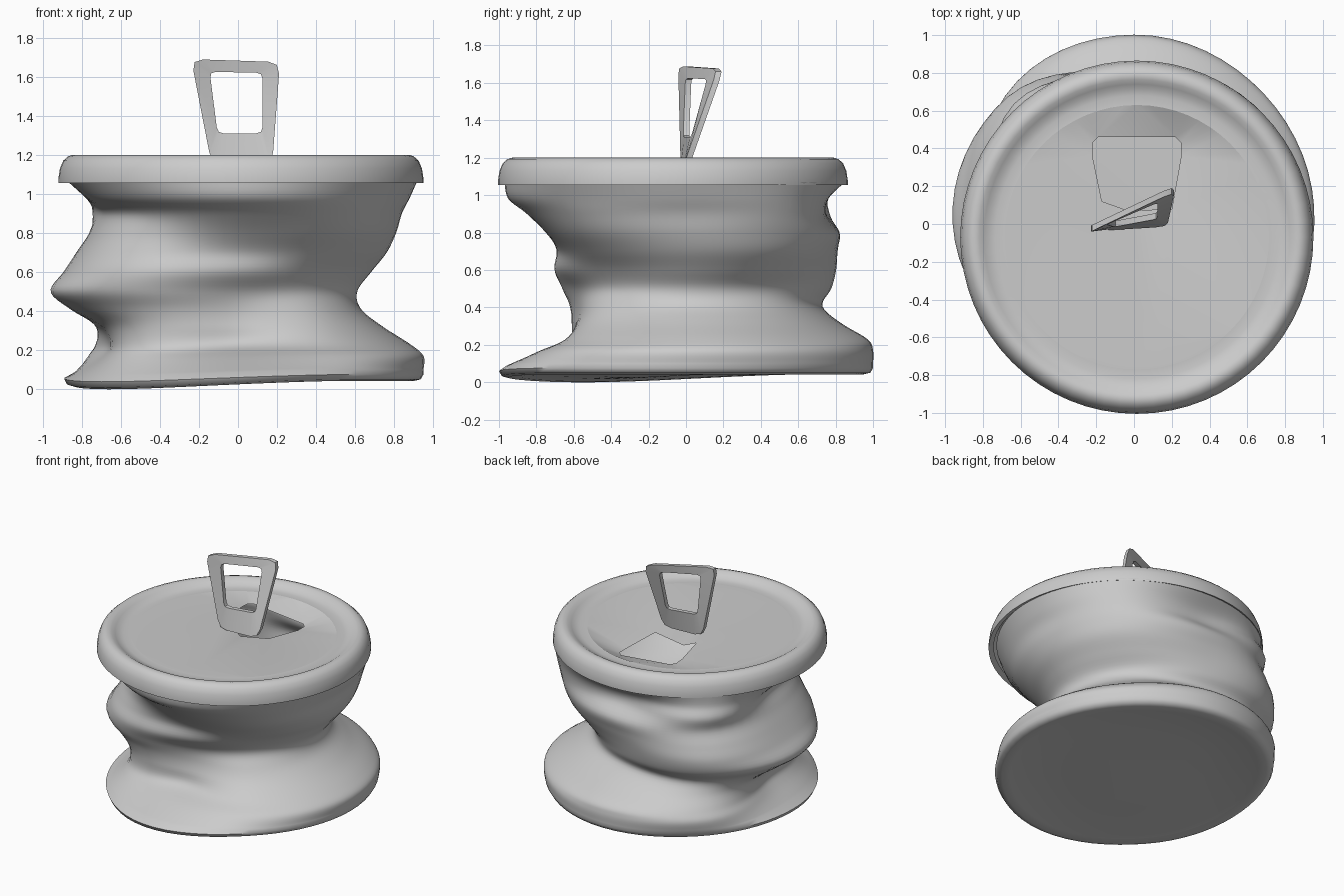
import bpy, bmesh
from math import sin, cos, pi, radians, floor
from mathutils import Vector

if "Cube" in bpy.data.objects:
    bpy.data.objects.remove(bpy.data.objects["Cube"])

N = 64  # segments around the can


def finish(name, bm, angle=40):
    bmesh.ops.recalc_face_normals(bm, faces=bm.faces)
    me = bpy.data.meshes.new(name)
    bm.to_mesh(me)
    bm.free()
    ob = bpy.data.objects.new(name, me)
    bpy.context.collection.objects.link(ob)
    bpy.ops.object.select_all(action='DESELECT')
    bpy.context.view_layer.objects.active = ob
    ob.select_set(True)
    bpy.ops.object.shade_smooth_by_angle(angle=radians(angle))
    return ob


def skin(bm, rings, cyclic=False):
    """Join successive closed rings of points with quads."""
    loops = [[bm.verts.new(p) for p in r] for r in rings]
    for a, b in zip(loops, loops[1:] + (loops[:1] if cyclic else [])):
        n = len(a)
        for i in range(n):
            bm.faces.new((a[i], a[(i + 1) % n], b[(i + 1) % n], b[i]))
    return loops


def catmull(p0, p1, p2, p3, t):
    return 0.5 * (2 * p1 + (p2 - p0) * t + (2 * p0 - 5 * p1 + 4 * p2 - p3) * t * t
                  + (3 * p1 - p0 - 3 * p2 + p3) * t ** 3)


def sample(row, u, closed=False):
    n, i = len(row), int(floor(u))
    ix = (lambda k: k % n) if closed else (lambda k: min(max(k, 0), n - 1))
    return catmull(*[row[ix(i + k)] for k in (-1, 0, 1, 2)], u - i)


# Crumpled wall: radius profile up the can at every 45 degrees
heights = [.10, .17, .23, .32, .41, .50, .60, .70, .80, .90, .98, 1.07]
radii = [
    [.95, .95, .88, .74, .63, .61, .68, .76, .81, .84, .88, .92],
    [.97, .97, .91, .77, .66, .64, .72, .80, .84, .86, .875, .895],
    [1.0, 1.0, .97, .82, .71, .74, .77, .80, .82, .75, .76, .85],
    [.96, .96, .92, .86, .85, .93, .95, .92, .88, .90, .87, .87],
    [.83, .72, .67, .71, .86, .96, .89, .82, .75, .70, .78, .88],
    [.88, .79, .74, .74, .78, .84, .85, .81, .77, .76, .86, .92],
    [.96, .78, .62, .59, .58, .60, .67, .68, .75, .85, .95, .97],
    [.94, .90, .80, .68, .61, .57, .62, .71, .80, .86, .90, .94]]
base = [.95, .965, 1.0, .955, .89, .91, 1.0, .95]


def place(a, r, z):
    fade = max(0, 1 - z / .3)
    dip = .05 * fade * max(0, cos(a - radians(220))) ** 2 * min(1, r / .6)
    return (r * cos(a), r * sin(a), z - dip)


angles = [2 * pi * i / N for i in range(N)]
rings = []
for s, z in ((.5, .055), (.84, .055), (.89, .046), (.95, .042), (.985, .05), (1, .075)):
    rings.append([place(a, s * sample(base, a / (pi / 4), True), z) for a in angles])
M = 56
for j in range(M + 1):
    u = (len(heights) - 1) * j / M
    row = [sample(p, u) for p in radii]
    z = sample(heights, u)
    rings.append([place(a, sample(row, a / (pi / 4), True), z) for a in angles])
bm = bmesh.new()
loops = skin(bm, rings)
bm.faces.new(loops[0])
finish("can_body", bm, 60)

# Rolled rim with a shallow groove inside it
cx, cy = .015, -.07
prof = [(.90, 1.07), (.935, 1.055), (.935, 1.08), (.927, 1.13), (.91, 1.17), (.885, 1.192),
        (.86, 1.2), (.835, 1.195), (.81, 1.18), (.785, 1.166), (.75, 1.158), (.70, 1.16)]
bm = bmesh.new()
skin(bm, [[(cx + r * cos(a), cy + r * sin(a), z) for a in angles] for r, z in prof])
finish("rim", bm, 50)

# Lid with the drinking hole pressed down at the back right, and a creased dent in front
bm = bmesh.new()
hole_pts = [(-.17, .12, 1.155), (-.22, .36, 1.14), (-.22, .43, 1.135), (-.19, .46, 1.13),
            (.22, .46, 1.09), (.25, .43, 1.09), (.25, .36, 1.09), (.20, .08, 1.12),
            (.13, -.66, 1.16)]
outer = [bm.verts.new((cx + .70 * cos(a), cy + .70 * sin(a), 1.16)) for a in angles]
hole = [bm.verts.new(p) for p in hole_pts]
edges = [bm.edges.new((l[i], l[(i + 1) % len(l)])) for l in (outer, hole) for i in range(len(l))]
bmesh.ops.triangle_fill(bm, edges=edges, use_beauty=True, normal=(0, 0, 1))
dent = bm.verts.new((-.03, .07, 1.08))
bm.faces.new((hole[8], dent, hole[0]))
bm.faces.new((hole[8], hole[7], dent))
finish("lid", bm, 50)


# Pull tab: twisted trapezoid frame standing on the lid
def rounded(corners, f):
    pts = []
    for i, c in enumerate(corners):
        c = Vector(c)
        a = c + (Vector(corners[i - 1]) - c).normalized() * f
        b = c + (Vector(corners[(i + 1) % 4]) - c).normalized() * f
        pts += [a, (a + b + 2 * c) / 4, b]
    return pts


def twist(p, d):
    x, z = p
    t = (z - 1.2) / .48
    return (x, .085 * t + x * (.1 + .38 * t) + d, z)


frame = rounded([(-.24, 1.69), (-.135, 1.15), (.175, 1.15), (.215, 1.675)], .06)
window = rounded([(-.145, 1.625), (-.105, 1.31), (.125, 1.31), (.125, 1.62)], .03)
bm = bmesh.new()
skin(bm, [[twist(p, d) for p in shape] for shape, d in
          ((frame, -.016), (window, -.016), (window, .016), (frame, .016))], True)
finish("pull_tab", bm, 25)
